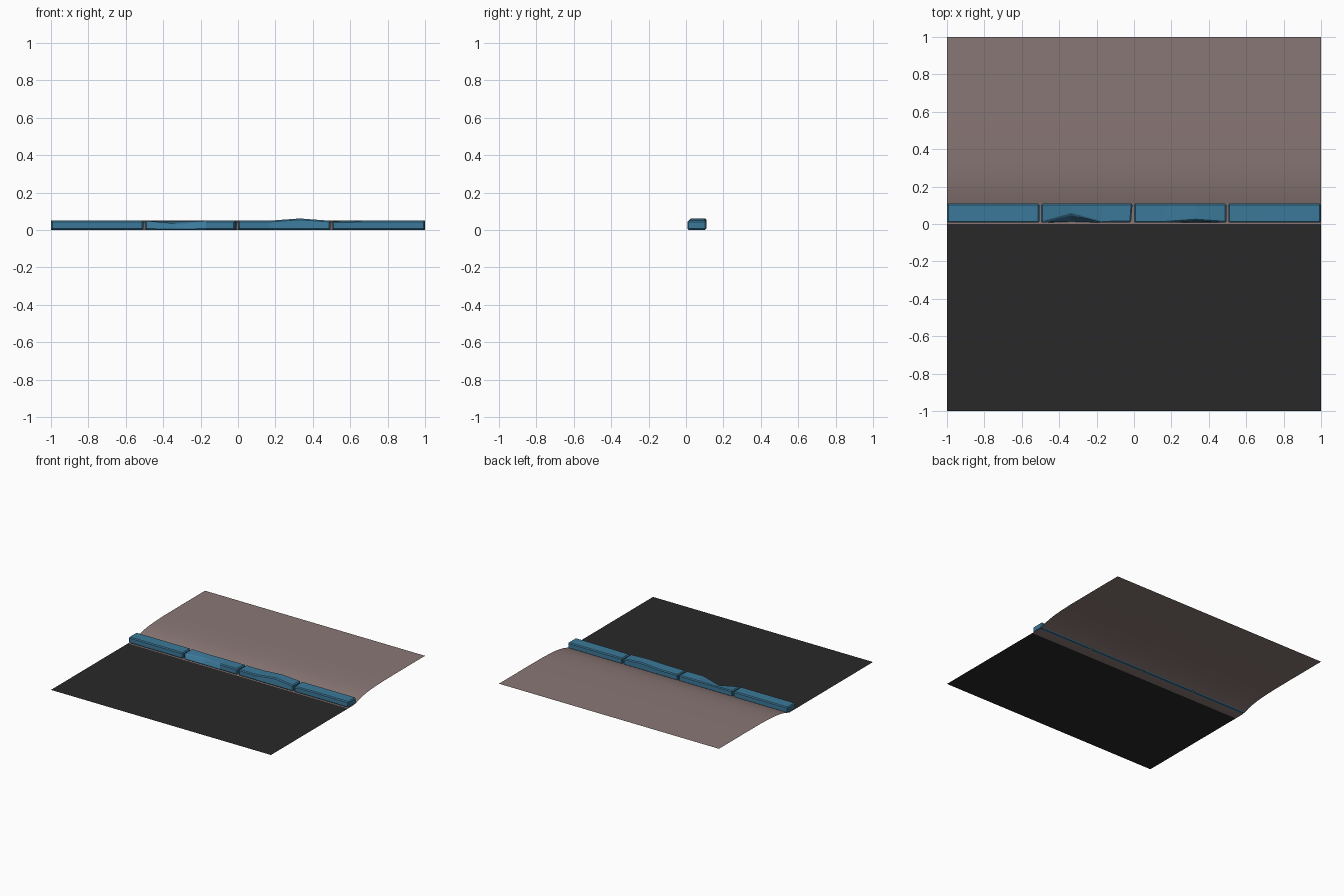
import bpy, bmesh

if "Cube" in bpy.data.objects:
    bpy.data.objects.remove(bpy.data.objects["Cube"])


def material(name, rgb):
    m = bpy.data.materials.new(name)
    m.diffuse_color = (*rgb, 1)
    m.use_nodes = True
    m.node_tree.nodes["Principled BSDF"].inputs["Base Color"].default_value = m.diffuse_color
    return m


def add_object(name, bm, mat):
    me = bpy.data.meshes.new(name)
    bm.to_mesh(me)
    bm.free()
    me.materials.append(mat)
    ob = bpy.data.objects.new(name, me)
    bpy.context.collection.objects.link(ob)
    return ob


def strip(name, profile, mat):
    """Sheet two units wide that follows a (y, z) profile, facing up."""
    bm = bmesh.new()
    rows = [[bm.verts.new((x, y, z)) for x in (-1, 1)] for y, z in profile]
    for a, b in zip(rows, rows[1:]):
        bm.faces.new((a[0], a[1], b[1], b[0])).smooth = True
    return add_object(name, bm, mat)


def curb(name, x0, x1, mat, edits=()):
    """Bevelled stone with three spans; edits move single ring corners."""
    bm = bmesh.new()
    corners = [(0.007, 0.001), (0.109, 0.001), (0.109, 0.05), (0.007, 0.05)]
    rings = []
    for i in range(4):
        x = x0 + (x1 - x0) * i / 3
        rings.append([bm.verts.new((x, y, z)) for y, z in corners])
    for a, b in zip(rings, rings[1:]):
        for j in range(4):
            k = (j + 1) % 4
            bm.faces.new((a[j], a[k], b[k], b[j]))
    bm.faces.new(rings[0])
    bm.faces.new(rings[-1])
    for ring, corner, move in edits:
        v = rings[ring][corner]
        v.co = [c + d for c, d in zip(v.co, move)]
    bmesh.ops.recalc_face_normals(bm, faces=bm.faces)
    ob = add_object(name, bm, mat)
    bev = ob.modifiers.new("edge_bevel", 'BEVEL')
    bev.width = 0.007
    bev.segments = 1
    bev.limit_method = 'ANGLE'
    bev.angle_limit = 0.6
    return ob


asphalt = material("asphalt", (0.022, 0.022, 0.022))
earth = material("earth", (0.25, 0.185, 0.178))
stone = material("stone", (0.045, 0.19, 0.32))

# flat road and the bank that rises behind the curb
strip("road", [(-1, 0), (0, 0)], asphalt)
strip("sidewalk", [(0, 0), (0.08, 0), (0.11, 0.007), (0.15, 0.020),
                   (0.20, 0.031), (0.26, 0.040), (0.34, 0.046),
                   (0.45, 0.050), (0.65, 0.051), (1, 0.051)], earth)

# four curb stones, the middle two worn out of shape
curb("curb_1", -1, -0.506, stone)
curb("curb_2", -0.496, -0.008, stone,
     [(1, 3, (0, 0.045, -0.016)), (3, 3, (-0.008, 0.002, 0)),
      (3, 0, (-0.008, 0, 0))])
curb("curb_3", 0, 0.494, stone,
     [(2, 3, (0, 0.012, 0.012)), (2, 2, (0, 0, 0.012))])
curb("curb_4", 0.504, 0.998, stone, [(0, 3, (0, 0, -0.004))])
